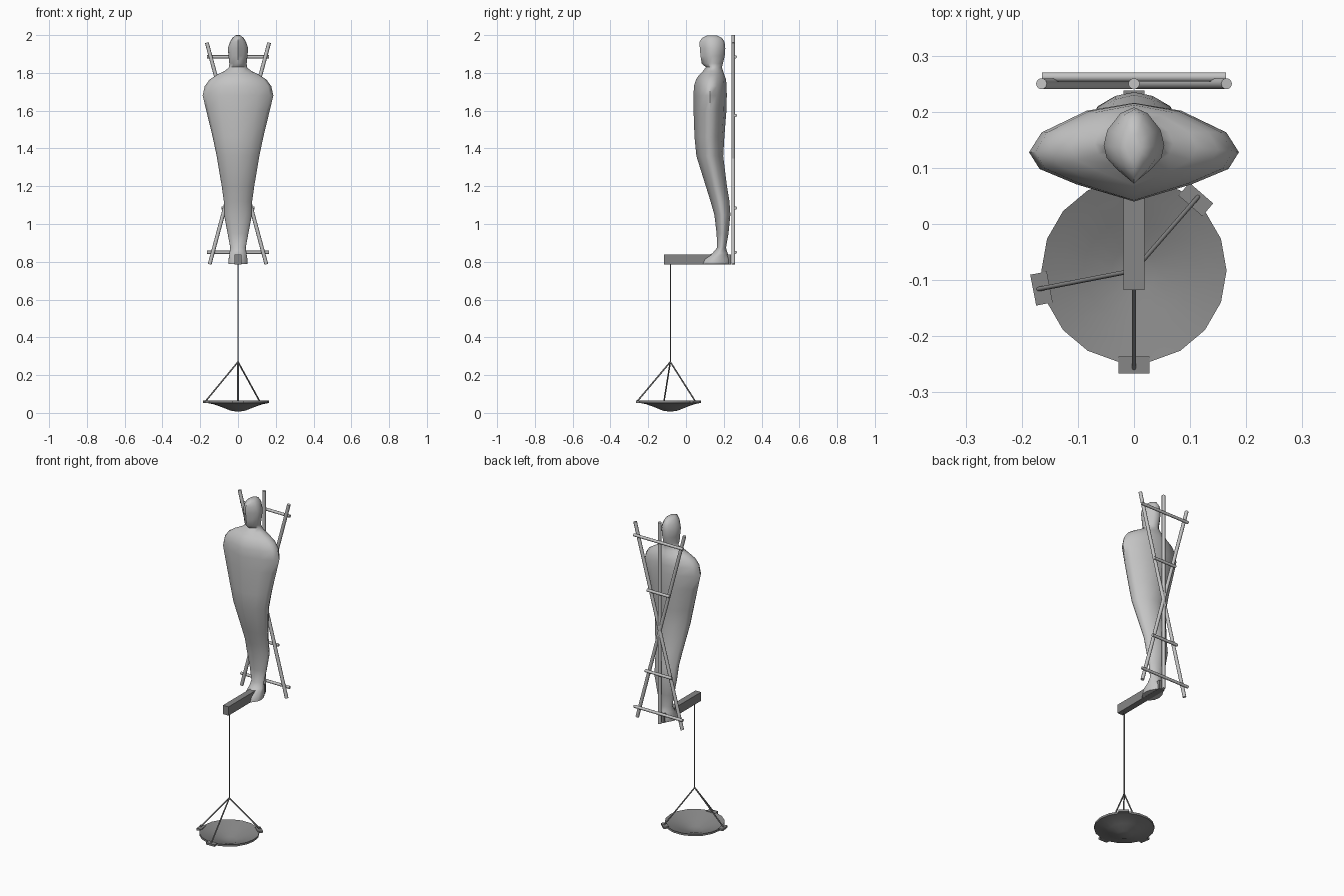
import bpy, bmesh, math
from mathutils import Vector, Matrix

if "Cube" in bpy.data.objects:
    bpy.data.objects.remove(bpy.data.objects["Cube"])


def material(name, value):
    m = bpy.data.materials.new(name)
    m.use_nodes = True
    colour = (value, value, value, 1)
    m.diffuse_color = colour
    m.node_tree.nodes["Principled BSDF"].inputs["Base Color"].default_value = colour
    return m


LIGHT = material("light grey", 0.55)
DARK = material("dark grey", 0.24)


def finish(name, bm, mat, angle=None):
    bmesh.ops.recalc_face_normals(bm, faces=bm.faces)
    mesh = bpy.data.meshes.new(name)
    bm.to_mesh(mesh)
    bm.free()
    ob = bpy.data.objects.new(name, mesh)
    bpy.context.collection.objects.link(ob)
    mesh.materials.append(mat)
    if angle:
        bpy.ops.object.select_all(action="DESELECT")
        ob.select_set(True)
        bpy.context.view_layer.objects.active = ob
        bpy.ops.object.shade_smooth_by_angle(angle=math.radians(angle))
    return ob


def rod(name, a, b, radius, mat, sides=10):
    a, b = Vector(a), Vector(b)
    bm = bmesh.new()
    turn = (b - a).to_track_quat("Z", "Y").to_matrix().to_4x4()
    bmesh.ops.create_cone(bm, cap_ends=True, segments=sides, radius1=radius, radius2=radius,
                          depth=(b - a).length, matrix=Matrix.Translation((a + b) / 2) @ turn)
    return finish(name, bm, mat, 50)


def box(name, size, matrix, mat):
    bm = bmesh.new()
    bmesh.ops.create_cube(bm, size=1, matrix=matrix @ Matrix.Diagonal((*size, 1)))
    return finish(name, bm, mat)


# Wrapped figure: lofted rings given as height, half width, front, back
rings = [
    (0.787, 0.050, 0.070, 0.235), (0.815, 0.050, 0.085, 0.235), (0.845, 0.045, 0.140, 0.220),
    (0.875, 0.041, 0.165, 0.212), (0.95, 0.055, 0.162, 0.225), (1.05, 0.074, 0.150, 0.235),
    (1.12, 0.075, 0.130, 0.230), (1.2, 0.086, 0.105, 0.217), (1.36, 0.113, 0.055, 0.197),
    (1.46, 0.134, 0.045, 0.203), (1.6, 0.168, 0.040, 0.214), (1.68, 0.187, 0.040, 0.216),
    (1.73, 0.176, 0.042, 0.215), (1.765, 0.150, 0.053, 0.212), (1.79, 0.112, 0.070, 0.203),
    (1.81, 0.070, 0.090, 0.196), (1.83, 0.047, 0.105, 0.190), (1.85, 0.046, 0.083, 0.195),
    (1.89, 0.050, 0.077, 0.205), (1.93, 0.054, 0.073, 0.208), (1.965, 0.042, 0.072, 0.204),
    (1.985, 0.030, 0.085, 0.190), (1.997, 0.015, 0.108, 0.165),
]
half = [(0, -1), (0.55, -0.65), (0.9, -0.34), (1, 0), (0.88, 0.4), (0.45, 0.84), (0, 1)]
section = half + [(-x, y) for x, y in half[-2:0:-1]]
bm = bmesh.new()
loops = []
for z, w, front, back in rings:
    mid, depth = (front + back) / 2, (back - front) / 2
    loops.append([bm.verts.new((x * w, mid + y * depth, z)) for x, y in section])
n = len(section)
for low, high in zip(loops, loops[1:]):
    for i in range(n):
        j = (i + 1) % n
        bm.faces.new((low[i], low[j], high[j], high[i]))
bm.faces.new(loops[0])
bm.faces.new(loops[-1])
finish("wrapped_figure", bm, LIGHT, 60)

# Rack of poles behind the figure
Y = 0.25
rod("centre_pole", (0, Y, 0.785), (0, Y, 2), 0.010, LIGHT)
for side, name in ((1, "left"), (-1, "right")):
    rod(name + "_crossed_pole", (-side * 0.15, Y, 0.787), (side * 0.165, Y, 1.96), 0.010, LIGHT)
for i, (z, w) in enumerate(((0.85, 0.163), (1.085, 0.088), (1.575, 0.075), (1.885, 0.164))):
    rod(f"crossbar_{i + 1}", (-w, 0.262, z), (w, 0.262, z), 0.0085, LIGHT)

# Supporting beam
box("beam", (0.037, 0.355, 0.053), Matrix.Translation((0, 0.06, 0.8125)), DARK)

# Hanging dish, a thin spun profile
CENTRE = Vector((0, -0.083, 0))
profile = [(0, 0.006), (0.04, 0.012), (0.09, 0.032), (0.13, 0.046), (0.165, 0.053),
           (0.165, 0.065), (0.13, 0.052), (0.09, 0.039), (0.04, 0.019), (0, 0.013)]
bm = bmesh.new()
verts = [bm.verts.new(CENTRE + Vector((r, 0, z))) for r, z in profile]
edges = [bm.edges.new(pair) for pair in zip(verts, verts[1:])]
bmesh.ops.spin(bm, geom=verts + edges, cent=CENTRE, axis=(0, 0, 1),
               angle=math.tau, steps=18, use_merge=False)
bmesh.ops.remove_doubles(bm, verts=bm.verts, dist=0.0005)
finish("dish", bm, DARK, 40)

# Dish lugs, cords and hanging rope
knot = CENTRE + Vector((0, 0, 0.27))
for name, degrees in (("front", 270), ("left", 49), ("right", 191)):
    turn = Matrix.Translation(CENTRE) @ Matrix.Rotation(math.radians(degrees), 4, "Z")
    box(name + "_lug", (0.03, 0.056, 0.012), turn @ Matrix.Translation((0.168, 0, 0.059)), DARK)
    rod(name + "_cord", knot, turn @ Vector((0.178, 0, 0.058)), 0.004, DARK, 8)
rod("hanging_rope", knot, CENTRE + Vector((0, 0, 0.79)), 0.003, DARK, 8)
